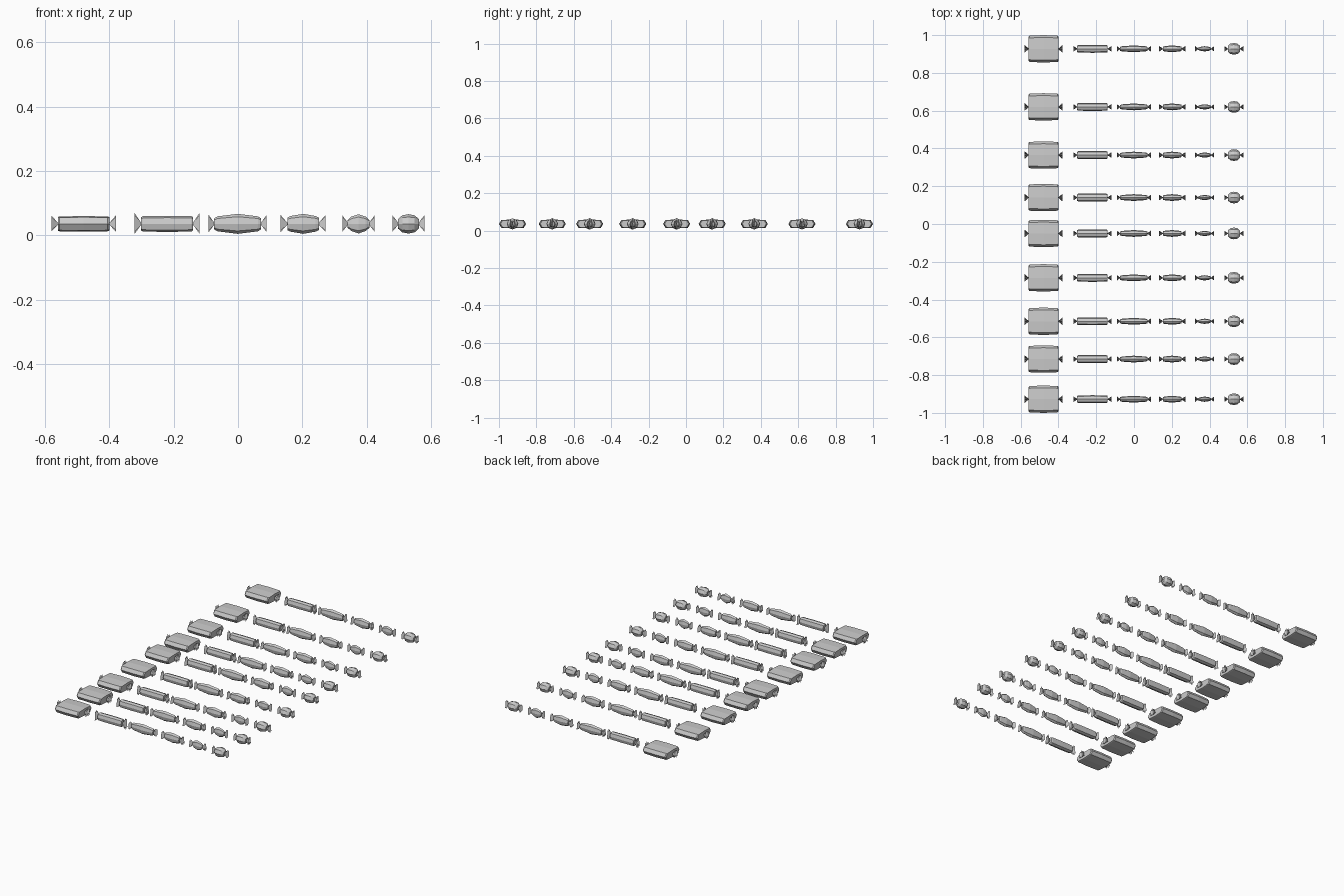
import bpy, bmesh
from math import sin, cos, pi

if "Cube" in bpy.data.objects:
    bpy.data.objects.remove(bpy.data.objects["Cube"])

Z = 0.036
ROWS = [0.9275, 0.62, 0.365, 0.14, -0.05, -0.285, -0.515, -0.715, -0.9275]
# name, centre x, half length, half width y, half height z, corner factors (y, z),
# ring profile (fraction of length, fraction of radius), tip x, fan half width, fan half height
KINDS = [
    ("pillow_sweet", -0.479, 0.080, 0.0725, 0.024, (0.83, 0.86), [(1, 0.88), (0.93, 0.96), (0, 1)], 0.100, 0.020, 0.026),
    ("bar_sweet", -0.220, 0.081, 0.021, 0.025, (0.76, 0.76), [(1, 0.80), (0.93, 0.96), (0, 1)], 0.101, 0.015, 0.034),
    ("long_sweet", -0.001, 0.073, 0.018, 0.031, (0.71, 0.71), [(1, 0.55), (0.86, 0.75), (0, 1)], 0.090, 0.015, 0.028),
    ("oval_sweet", 0.202, 0.049, 0.018, 0.031, (0.71, 0.71), [(1, 0.62), (0.8, 0.78), (0, 1)], 0.070, 0.015, 0.028),
    ("small_sweet", 0.374, 0.034, 0.014, 0.030, (0.71, 0.71), [(1, 0.40), (0.65, 0.75), (0, 1)], 0.050, 0.014, 0.027),
    ("round_sweet", 0.529, 0.032, 0.031, 0.030, (0.71, 0.71), [(1, 0.50), (0.6, 0.88), (0, 1)], 0.050, 0.014, 0.027),
]


def section(ry, rz, corner):
    """Eight-sided cross-section with adjustable diagonal corners."""
    cy, cz = corner
    return [(ry, 0), (ry * cy, rz * cz), (0, rz), (-ry * cy, rz * cz),
            (-ry, 0), (-ry * cy, -rz * cz), (0, -rz), (ry * cy, -rz * cz)]


def sweet_mesh(name, half, ry, rz, corner, profile, tip, fan_y, fan_z):
    bm = bmesh.new()
    # Wrapped body: eight-sided rings along x
    stations = [(-f, r) for f, r in profile] + [(f, r) for f, r in reversed(profile[:-1])]
    rings = [[bm.verts.new((f * half, y * r, z * r)) for y, z in section(ry, rz, corner)]
             for f, r in stations]
    for a, b in zip(rings, rings[1:]):
        for i in range(8):
            j = (i + 1) % 8
            bm.faces.new((a[i], a[j], b[j], b[i]))
    bm.faces.new(rings[0])
    bm.faces.new(rings[-1])
    bmesh.ops.recalc_face_normals(bm, faces=bm.faces)
    # Pleated wrapper ends: zigzag fans gathered at the body
    n = 7
    for side in (-1, 1):
        apex = bm.verts.new((side * (half - 0.003), 0, 0))
        edge = []
        for i in range(n):
            t = 2 * i / (n - 1) - 1
            h = fan_z * (1 - 0.25 * abs(t)) * (1 if i % 2 else -1)
            edge.append(bm.verts.new((side * tip, fan_y * t, h)))
        for a, b in zip(edge, edge[1:]):
            bm.faces.new((apex, a, b))
    mesh = bpy.data.meshes.new(name)
    bm.to_mesh(mesh)
    bm.free()
    return mesh


# Nine rows share the six sweet shapes
for name, x, *shape in KINDS:
    mesh = sweet_mesh(name, *shape)
    for row, y in enumerate(ROWS, 1):
        ob = bpy.data.objects.new(f"{name}_{row}", mesh)
        ob.location = (x, y, Z)
        bpy.context.collection.objects.link(ob)
